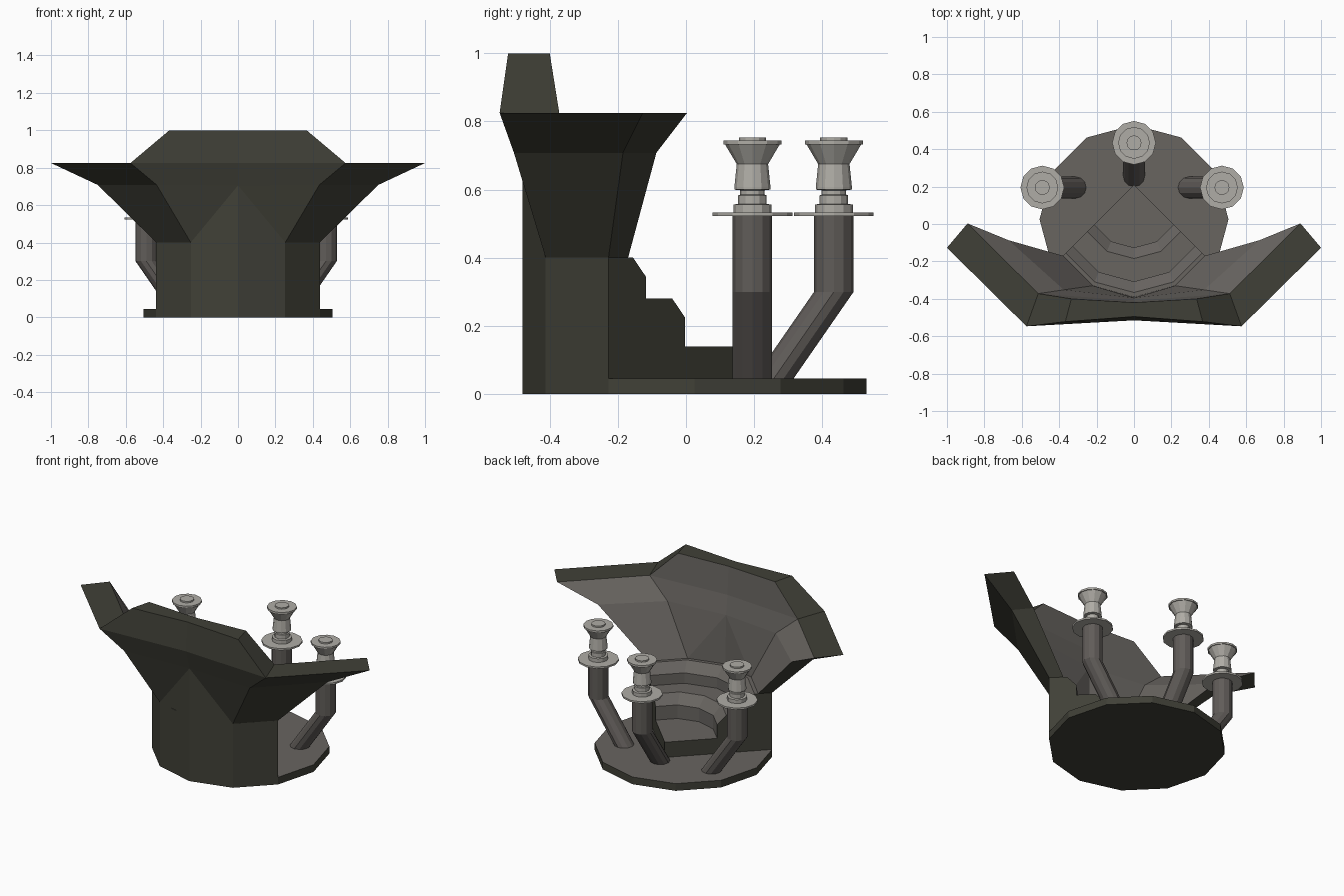
import bpy, bmesh, math
from mathutils import Vector

if "Cube" in bpy.data.objects:
    bpy.data.objects.remove(bpy.data.objects["Cube"])


def material(name, rgb):
    m = bpy.data.materials.new(name)
    m.diffuse_color = (*rgb, 1)
    m.use_nodes = True
    m.node_tree.nodes["Principled BSDF"].inputs["Base Color"].default_value = m.diffuse_color
    return m


OLIVE = material("dark olive", (0.051, 0.051, 0.038))
STONE = material("warm grey", (0.138, 0.128, 0.117))
PIPE = material("pipe grey", (0.118, 0.107, 0.099))
METAL = material("pale metal", (0.43, 0.415, 0.38))


def finish(bm, name, mats):
    bmesh.ops.remove_doubles(bm, verts=bm.verts, dist=1e-5)
    bmesh.ops.recalc_face_normals(bm, faces=bm.faces)
    me = bpy.data.meshes.new(name)
    bm.to_mesh(me)
    bm.free()
    for m in mats:
        me.materials.append(m)
    ob = bpy.data.objects.new(name, me)
    bpy.context.collection.objects.link(ob)
    return ob


def face(bm, pts, mat=0):
    f = bm.faces.new([bm.verts.new(p) for p in pts])
    f.material_index = mat


def stack(name, rings, mats, cap_mat=0):
    """Skin a list of equal rings and cap both ends."""
    bm = bmesh.new()
    for a, b in zip(rings, rings[1:]):
        for i in range(len(a)):
            j = (i + 1) % len(a)
            face(bm, [a[i], a[j], b[j], b[i]])
    face(bm, rings[0])
    face(bm, rings[-1], cap_mat)
    return finish(bm, name, mats)


def ring(x, y, z, r, n=12):
    return [(x + r * math.cos(2 * math.pi * i / n),
             y + r * math.sin(2 * math.pi * i / n), z) for i in range(n)]


# Base disc: dark rim, grey floor
R, CY = 0.505, 0.025
stack("base_disc", [ring(0, CY, 0, R), ring(0, CY, 0.045, R)], [OLIVE, STONE], 1)

# Stepped wedge: front of the disc outline scaled towards an apex
APEX = 0.21
front = [(R * math.cos(math.radians(a)), CY + R * math.sin(math.radians(a)))
         for a in range(-150, -29, 30)]


def scaled(i, k, z):
    x, y = front[i]
    return (x * k, APEX + (y - APEX) * k, z)


profile = [(0.487, 0.14), (0.487, 0.225), (0.572, 0.28), (0.75, 0.28),
           (0.75, 0.345), (0.835, 0.40), (1, 0.40)]
bm = bmesh.new()
for i in range(4):
    face(bm, [scaled(i, 1, 0.045), scaled(i + 1, 1, 0.045),
              scaled(i + 1, 1, 0.4), scaled(i, 1, 0.4)])
    face(bm, [(0, APEX, 0.14), scaled(i, *profile[0]), scaled(i + 1, *profile[0])], 1)
    for p, q in zip(profile, profile[1:]):
        face(bm, [scaled(i, *p), scaled(i + 1, *p), scaled(i + 1, *q), scaled(i, *q)], 1)
for i in (0, 4):
    face(bm, [(0, APEX, 0.045), (0, APEX, 0.14)] + [scaled(i, *p) for p in profile]
         + [scaled(i, 1, 0.045)])
face(bm, [(0, APEX, 0.045)] + [scaled(i, 1, 0.045) for i in range(5)])
finish(bm, "stepped_body", [OLIVE, STONE])

# Flared back wall: rows from bottom to top, each from the centre outwards
outer = [[(0, -0.48, 0.4), (0.2525, -0.412, 0.4), (0.437, -0.2275, 0.4)],
         [(0, -0.48, 0.705), (0.435, -0.505, 0.708), (0.75, -0.185, 0.708)],
         [(0, -0.515, 0.825), (0.575, -0.547, 0.825), (1.0, -0.127, 0.825)],
         [(0, -0.495, 1.0), (0.367, -0.522, 1.0)]]
inner = [[(0, -0.39, 0.4), (0.22, -0.33, 0.4), (0.38, -0.17, 0.4)],
         [(0, -0.395, 0.705), (0.375, -0.352, 0.708), (0.67, -0.087, 0.708)],
         [(0, -0.41, 0.825), (0.512, -0.372, 0.825), (0.89, 0.003, 0.825)],
         [(0, -0.42, 1.0), (0.335, -0.40, 1.0)]]
bm = bmesh.new()
for s in (1, -1):
    def put(pts, mat=0):
        face(bm, [(s * x, y, z) for x, y, z in pts], mat)
    for g, m in ((outer, 0), (inner, 1)):
        put([g[0][0], g[0][1], g[1][0]], m)
        put([g[0][1], g[1][1], g[1][0]], m)
        put([g[0][1], g[0][2], g[1][2], g[1][1]], m)
        put([g[1][0], g[1][1], g[2][1], g[2][0]], m)
        put([g[1][1], g[1][2], g[2][2], g[2][1]], m)
        put([g[2][0], g[2][1], g[3][1], g[3][0]], m)
    # rim, following the edge from the bottom of the wing to the top centre
    path = [(0, 0), (0, 1), (0, 2), (1, 2), (2, 2), (2, 1), (3, 1), (3, 0)]
    for (a, b), (c, d) in zip(path, path[1:]):
        put([outer[a][b], outer[c][d], inner[c][d], inner[a][b]])
finish(bm, "flared_back_wall", [OLIVE, STONE])

# Bent pipes with turned metal heads
head = [(0.117, 0.522), (0.117, 0.533), (0.056, 0.533), (0.056, 0.556),
        (0.042, 0.558), (0.042, 0.583), (0.036, 0.585), (0.036, 0.598),
        (0.053, 0.6), (0.053, 0.608), (0.046, 0.675), (0.08, 0.732),
        (0.085, 0.732), (0.085, 0.744), (0.04, 0.744), (0.04, 0.753)]
for label, x, y, dx, dy in (("left", -0.49, 0.195, 1, 0),
                            ("right", 0.47, 0.195, -1, 0),
                            ("rear", 0, 0.434, 0, -1)):
    stack(label + "_pipe", [ring(x + dx * 0.18, y + dy * 0.18, 0.04, 0.058),
                            ring(x, y, 0.3, 0.058), ring(x, y, 0.525, 0.058)], [PIPE])
    stack(label + "_pipe_head", [ring(x, y, z, r) for r, z in head], [METAL])
